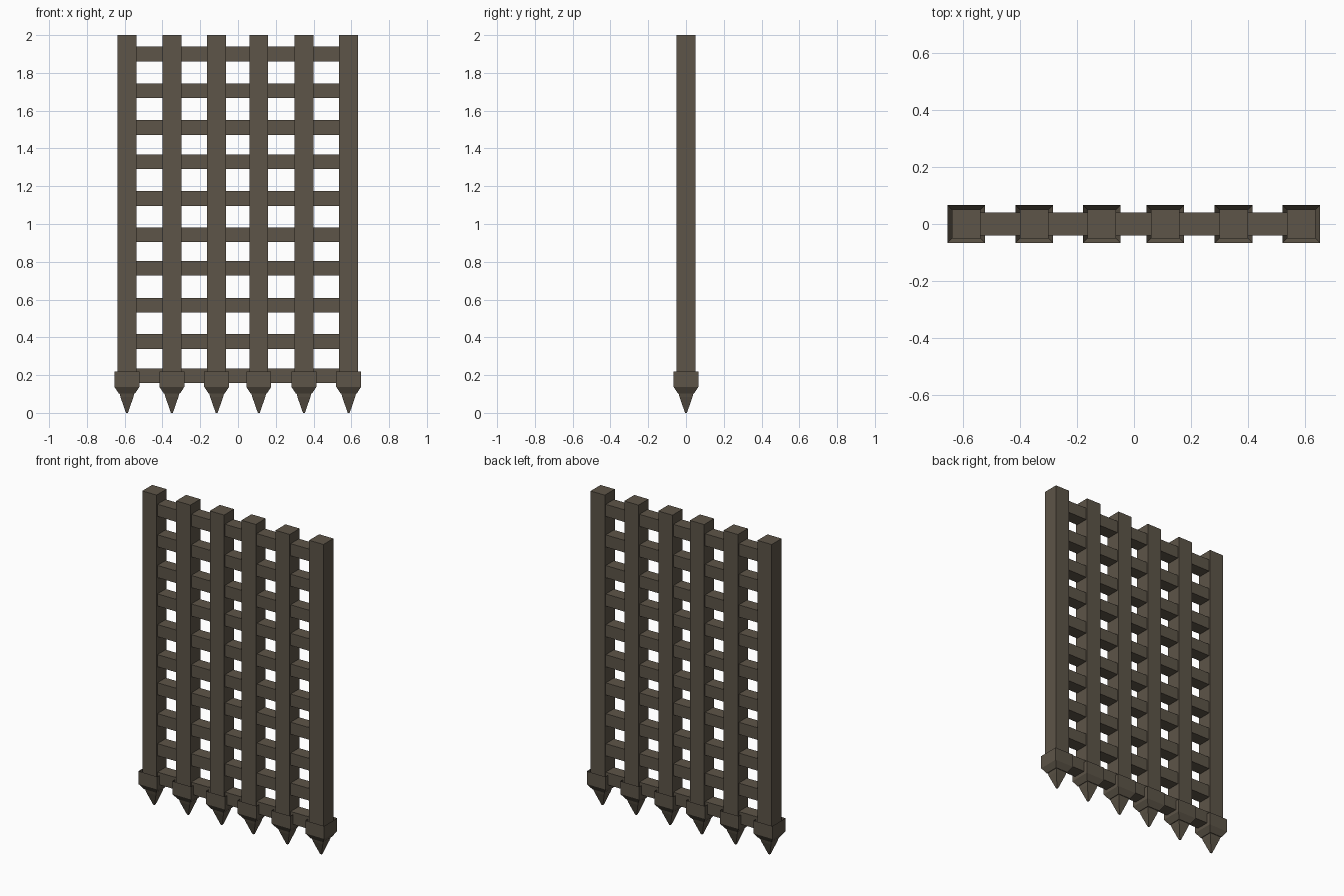
import bpy, bmesh

if "Cube" in bpy.data.objects:
    bpy.data.objects.remove(bpy.data.objects["Cube"])

mat = bpy.data.materials.new("dark_wood")
mat.diffuse_color = (0.11, 0.09, 0.065, 1)
mat.use_nodes = True
mat.node_tree.nodes["Principled BSDF"].inputs["Base Color"].default_value = mat.diffuse_color


def finish(name, bm):
    mesh = bpy.data.meshes.new(name)
    bm.to_mesh(mesh)
    bm.free()
    obj = bpy.data.objects.new(name, mesh)
    obj.data.materials.append(mat)
    bpy.context.collection.objects.link(obj)


def square_loft(name, x, profile, top_cap=True):
    """Stack square rings given as (half width, z), listed bottom to top."""
    bm = bmesh.new()
    rings = [[bm.verts.new((x + sx * h, sy * h, z))
              for sx, sy in ((-1, -1), (1, -1), (1, 1), (-1, 1))]
             for h, z in profile]
    for a, b in zip(rings, rings[1:]):
        for i in range(4):
            j = (i + 1) % 4
            bm.faces.new((a[i], a[j], b[j], b[i]))
    bm.faces.new(rings[0][::-1])
    if top_cap:
        bm.faces.new(rings[-1])
    finish(name, bm)


def rail(name, z):
    bm = bmesh.new()
    bmesh.ops.create_cube(bm, size=1)
    for v in bm.verts:
        v.co = (v.co.x * 1.17, v.co.y * 0.082, z + v.co.z * 0.077)
    finish(name, bm)


# Upright posts, each with an open cup and a pointed spike
for i, x in enumerate((-0.588, -0.35, -0.113, 0.11, 0.349, 0.586)):
    square_loft(f"post_{i}", x, [(0.05, 0.14), (0.05, 2.0)])
    square_loft(f"cup_{i}", x, [(0.043, 0.103), (0.066, 0.138), (0.066, 0.22)], False)
    square_loft(f"spike_{i}", x, [(0.005, 0), (0.034, 0.083), (0.039, 0.103)])

# Cross rails
for i, z in enumerate((0.197, 0.378, 0.569, 0.765, 0.944, 1.135, 1.33, 1.511, 1.706, 1.90)):
    rail(f"rail_{i}", z)
